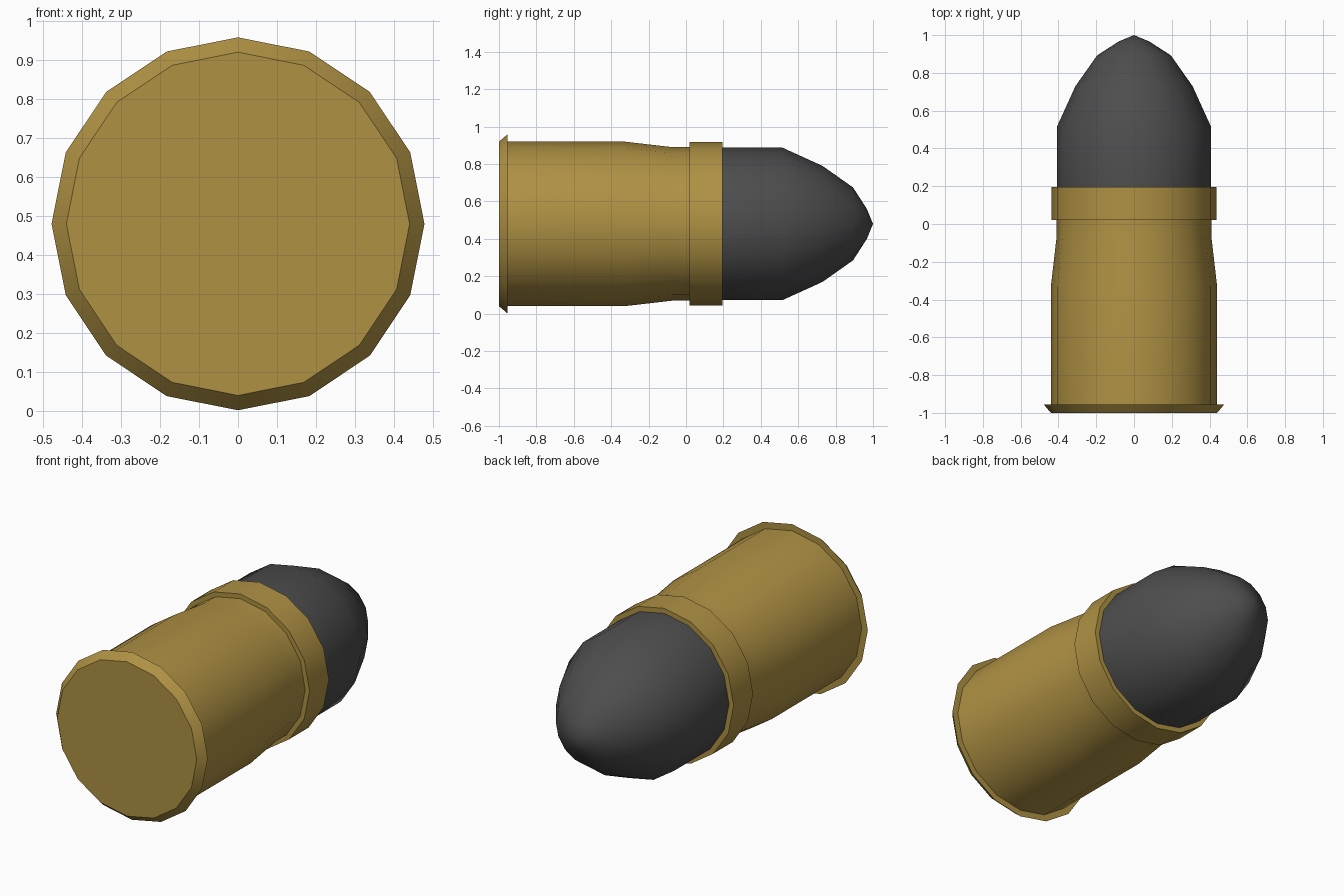
import bpy, bmesh, math

if "Cube" in bpy.data.objects:
    bpy.data.objects.remove(bpy.data.objects["Cube"])

SIDES = 16
AXIS_Z = 0.48


def material(name, rgb):
    m = bpy.data.materials.new(name)
    m.diffuse_color = (*rgb, 1)
    m.use_nodes = True
    m.node_tree.nodes["Principled BSDF"].inputs["Base Color"].default_value = m.diffuse_color
    return m


def lathe(name, profile, mat):
    """Revolve (y, radius) points about the y axis; radius 0 closes to a point."""
    bm = bmesh.new()
    rings = []
    for y, r in profile:
        if r == 0:
            rings.append([bm.verts.new((0, y, AXIS_Z))] * SIDES)
        else:
            angles = [2 * math.pi * i / SIDES for i in range(SIDES)]
            rings.append([bm.verts.new((r * math.sin(a), y, AXIS_Z + r * math.cos(a)))
                          for a in angles])
    for a, b in zip(rings, rings[1:]):
        for i in range(SIDES):
            j = (i + 1) % SIDES
            # drop repeated vertices where a ring is a single point
            bm.faces.new(list(dict.fromkeys((a[i], b[i], b[j], a[j]))))
    if name == "case":
        bm.faces.new(rings[0])  # flat base
    bmesh.ops.recalc_face_normals(bm, faces=bm.faces[:])
    mesh = bpy.data.meshes.new(name)
    bm.to_mesh(mesh)
    bm.free()
    mesh.materials.append(mat)
    ob = bpy.data.objects.new(name, mesh)
    bpy.context.collection.objects.link(ob)
    bpy.ops.object.select_all(action='DESELECT')
    ob.select_set(True)
    bpy.context.view_layer.objects.active = ob
    bpy.ops.object.shade_smooth_by_angle(angle=math.radians(30))
    return ob


brass = material("brass", (0.43, 0.285, 0.057))
lead = material("dark grey", (0.075, 0.075, 0.075))

# Case: flared rim, body, tapered neck and raised mouth band
lathe("case", [(-1, 0.44), (-0.955, 0.478), (-0.955, 0.44), (-0.33, 0.44),
               (-0.07, 0.41), (0.02, 0.41), (0.02, 0.437), (0.195, 0.437),
               (0.195, 0.408)], brass)

# Bullet: straight shank and rounded nose
lathe("bullet", [(0.195, 0.408), (0.515, 0.408), (0.73, 0.31), (0.893, 0.195),
                 (0.967, 0.08), (1, 0)], lead)
